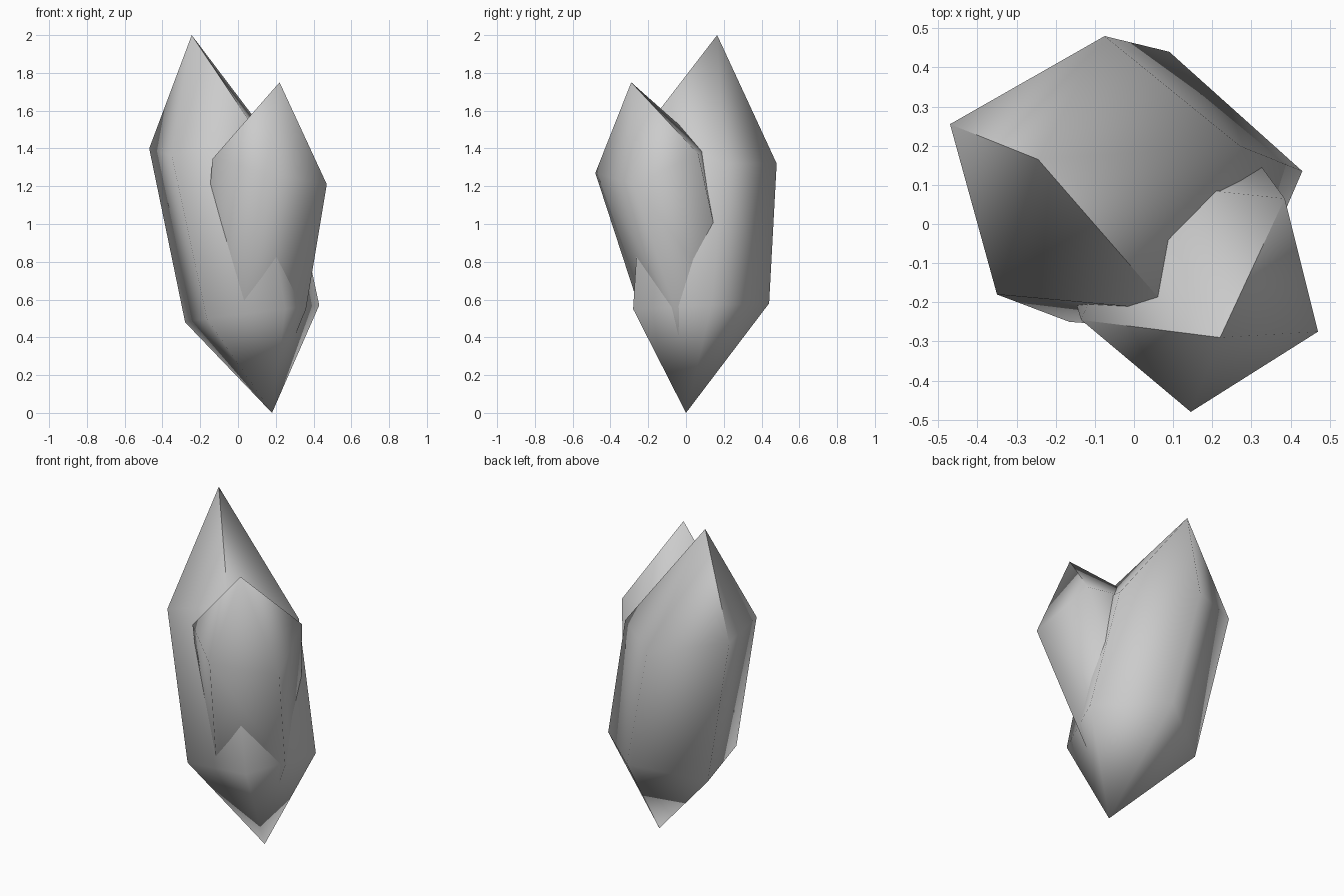
import bpy
import bmesh

# Remove the default object only
default = bpy.data.objects.get("Cube")
if default:
    bpy.data.objects.remove(default, do_unlink=True)

# Single stone colour
stone = bpy.data.materials.new("grey stone")
stone.use_nodes = True
colour = (0.6, 0.6, 0.6, 1)
stone.diffuse_color = colour
shader = stone.node_tree.nodes["Principled BSDF"]
shader.inputs["Base Color"].default_value = colour
shader.inputs["Roughness"].default_value = 0.8


def crystal(name, tip, upper, lower, base, sharp_corners):
    """Five-sided column with a pointed cap at each end.

    The cap edges leading to sharp_corners stay crisp; all else is smooth.
    """
    bm = bmesh.new()
    tip_vert = bm.verts.new(tip)
    base_vert = bm.verts.new(base)
    high = [bm.verts.new(point) for point in upper]
    low = [bm.verts.new(point) for point in lower]
    count = len(high)
    for i in range(count):
        j = (i + 1) % count
        bm.faces.new((tip_vert, high[i], high[j]))
        bm.faces.new((high[i], low[i], low[j], high[j]))
        bm.faces.new((low[i], base_vert, low[j]))
    bmesh.ops.recalc_face_normals(bm, faces=bm.faces)
    for face in bm.faces:
        face.smooth = True
    for i in sharp_corners:
        bm.edges.get((tip_vert, high[i])).smooth = False
    mesh = bpy.data.meshes.new(name)
    bm.to_mesh(mesh)
    bm.free()
    mesh.materials.append(stone)
    obj = bpy.data.objects.new(name, mesh)
    bpy.context.collection.objects.link(obj)
    return obj


# Tall crystal leaning to the right and back
crystal(
    "tall_crystal",
    tip=(-.245, .165, 2),
    upper=[(-.47, .255, 1.4), (-.35, -.18, 1.36), (.09, -.22, 1.5),
           (.27, .2, 1.32), (-.075, .48, 1.32)],
    lower=[(-.28, .19, .48), (-.165, -.25, .5), (.25, -.28, .55),
           (.43, .135, .57), (.09, .44, .58)],
    base=(.18, 0, 0),
    sharp_corners=(0, 2),
)

# Short crystal leaning to the left and front, growing out of the tall one
crystal(
    "short_crystal",
    tip=(.22, -.29, 1.75),
    upper=[(-.135, -.245, 1.345), (.145, -.48, 1.27), (.47, -.275, 1.21),
           (.385, .065, 1.37), (.01, .105, 1.4)],
    lower=[(-.2, -.03, .58), (.03, -.255, .58), (.36, -.06, .55),
           (.25, .25, .53), (-.09, .27, .55)],
    base=(.16, .01, .06),
    sharp_corners=(0, 3),
)
